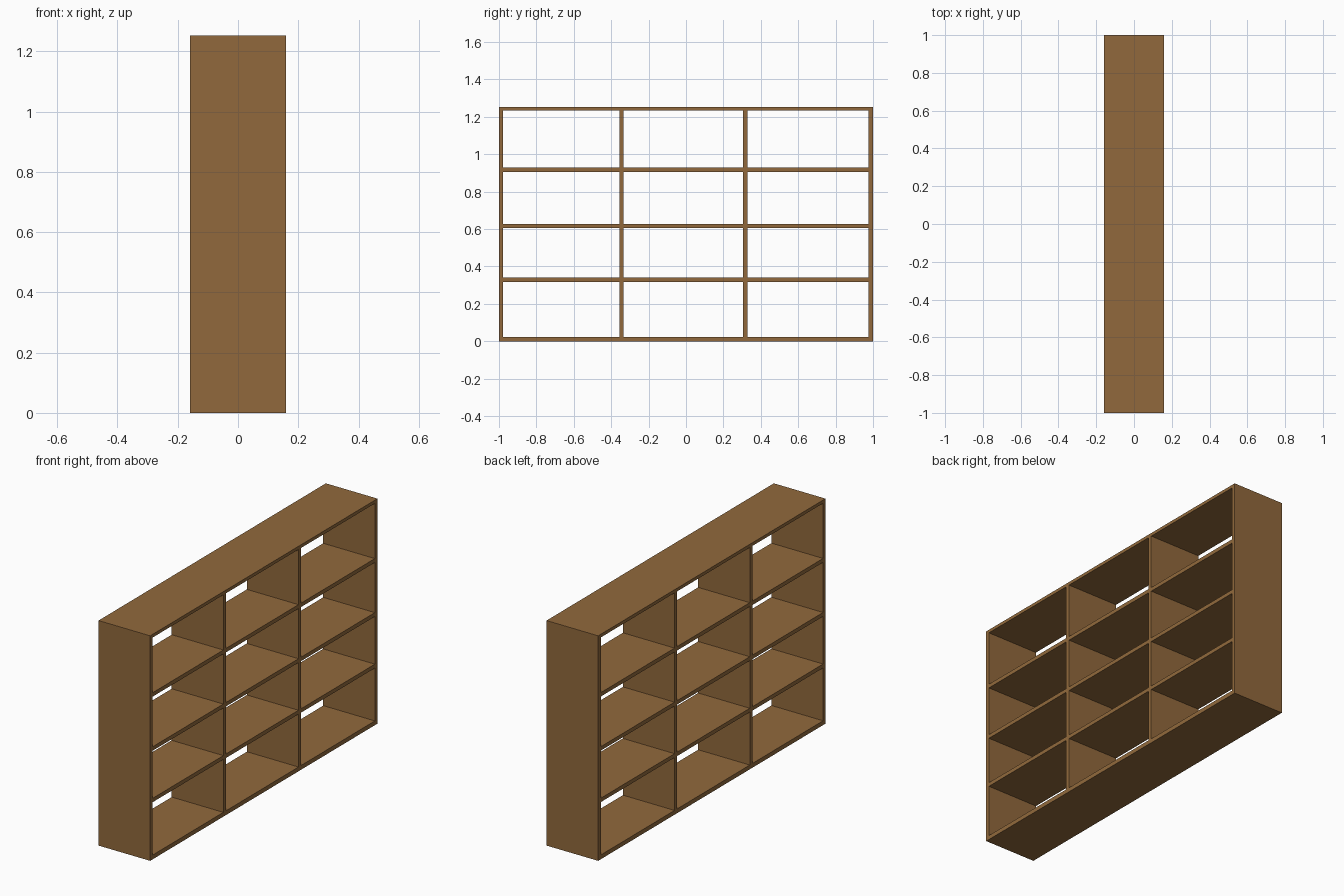
import bpy

if "Cube" in bpy.data.objects:
    bpy.data.objects.remove(bpy.data.objects["Cube"])

wood = bpy.data.materials.new("brown wood")
wood.diffuse_color = (0.283, 0.141, 0.045, 1)
wood.use_nodes = True
wood.node_tree.nodes["Principled BSDF"].inputs["Base Color"].default_value = wood.diffuse_color

DEPTH = 0.318
HEIGHT = 1.253


def board(name, y0, y1, z0, z1):
    """Full-depth board between the given y and z limits."""
    bpy.ops.mesh.primitive_cube_add(size=1, location=(0, (y0 + y1) / 2, (z0 + z1) / 2))
    ob = bpy.context.object
    ob.name = name
    ob.scale = (DEPTH, y1 - y0, z1 - z0)
    bpy.ops.object.transform_apply(location=False, rotation=False, scale=True)
    ob.data.materials.append(wood)


# Outer case
T = 0.022
board("bottom_panel", -1, 1, 0, 0.024)
board("top_panel", -1, 1, HEIGHT - 0.018, HEIGHT)
uprights = [(-1, -0.979), (-0.356, -0.334), (0.305, 0.328), (0.977, 1)]
z_low, z_high = 0.024, HEIGHT - 0.018
board("side_panel_left", *uprights[0], z_low, z_high)
board("side_panel_right", *uprights[-1], z_low, z_high)

# Upright dividers
for i, (a, b) in enumerate(uprights[1:-1]):
    board(f"divider_{i + 1}", a, b, z_low, z_high)

# Shelves, one board per bay
for row, z in enumerate((0.329, 0.616, 0.917)):
    for bay in range(3):
        board(f"shelf_{row + 1}_{bay + 1}", uprights[bay][1], uprights[bay + 1][0],
              z - T / 2, z + T / 2)
